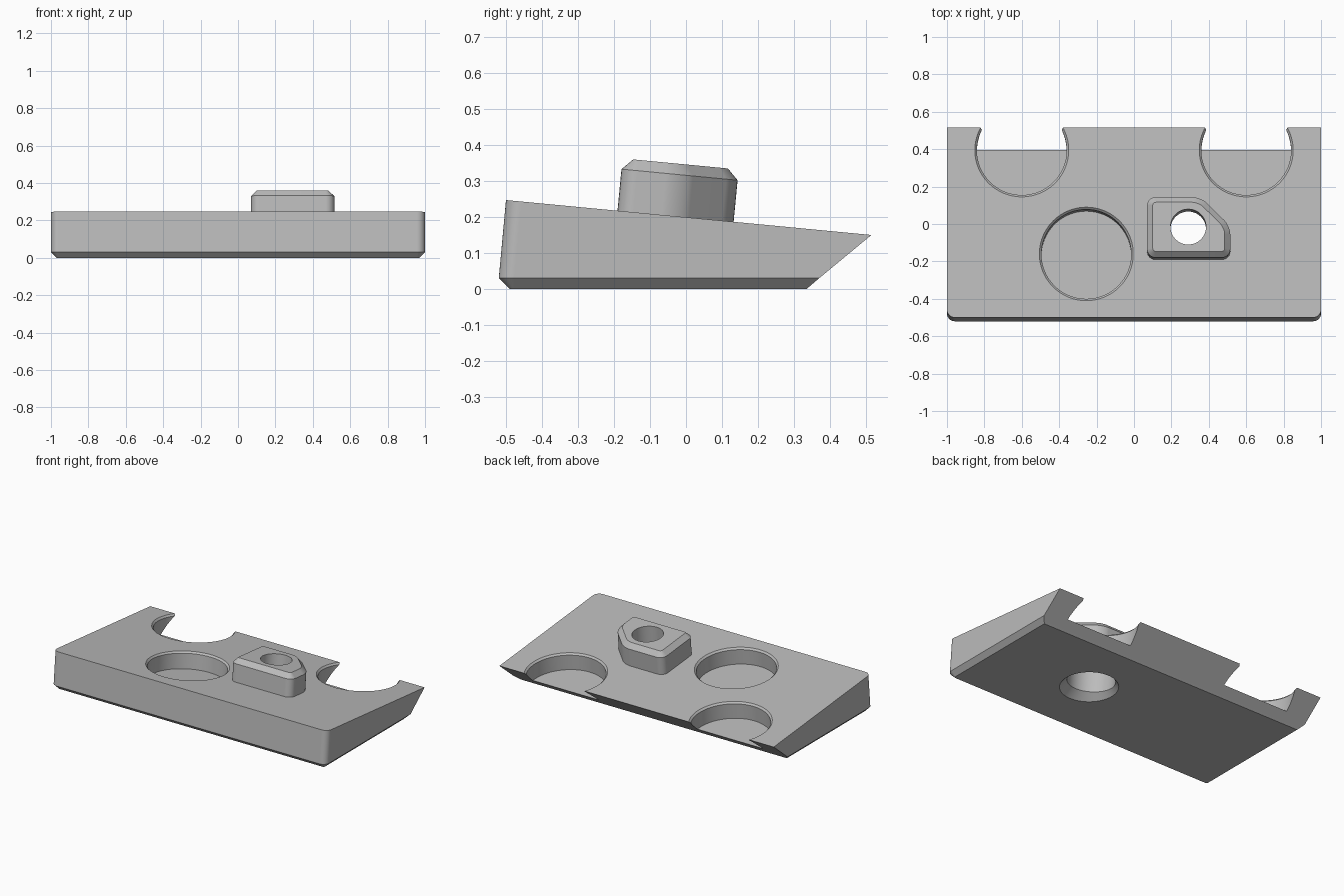
import bpy, bmesh, math
from mathutils import Matrix, Vector

if "Cube" in bpy.data.objects:
    bpy.data.objects.remove(bpy.data.objects["Cube"])

FRONT, BACK = -0.50, 0.515      # limits of the sloping top
TOP_F, TOP_B = 0.247, 0.15      # its height at the front and the back
SLOPE = (TOP_B - TOP_F) / (BACK - FRONT)

grey = bpy.data.materials.new("plain grey")
grey.use_nodes = True
grey.diffuse_color = (0.5, 0.5, 0.5, 1)
grey.node_tree.nodes["Principled BSDF"].inputs["Base Color"].default_value = (0.5, 0.5, 0.5, 1)


def top_z(y):
    return TOP_F + SLOPE * (y - FRONT)


def on_slope(x, y):
    """Frame on the top surface with its z axis along the surface normal."""
    return Matrix.Translation((x, y, top_z(y))) @ Matrix.Rotation(math.atan(SLOPE), 4, 'X')


def finish(name, bm, matrix=None):
    if matrix:
        bm.transform(matrix)
    bmesh.ops.recalc_face_normals(bm, faces=bm.faces)
    mesh = bpy.data.meshes.new(name)
    bm.to_mesh(mesh)
    bm.free()
    mesh.materials.append(grey)
    obj = bpy.data.objects.new(name, mesh)
    bpy.context.collection.objects.link(obj)
    return obj


def loft(rings):
    """Closed solid through rings of equal length."""
    bm = bmesh.new()
    loops = [[bm.verts.new(p) for p in ring] for ring in rings]
    n = len(loops[0])
    for a, b in zip(loops, loops[1:]):
        for i in range(n):
            j = (i + 1) % n
            bm.faces.new((a[i], a[j], b[j], b[i]))
    bm.faces.new(loops[0][::-1])
    bm.faces.new(loops[-1])
    return bm


def turned(name, profile, matrix, sides=96):
    """Solid of revolution from (radius, height) pairs."""
    turns = [2 * math.pi * i / sides for i in range(sides)]
    return finish(name, loft([[(r * math.cos(t), r * math.sin(t), h) for t in turns]
                              for r, h in profile]), matrix)


def body_ring(half, front, back, radius, height):
    """Plate outline with rounded front corners and square back corners."""
    steps = 8
    arc = [math.pi / 2 * i / steps for i in range(steps + 1)]
    cx, cy = half - radius, front + radius
    left = [(-cx - radius * math.cos(t), cy - radius * math.sin(t)) for t in arc]
    right = [(-x, y) for x, y in reversed(left)]
    outline = left + right + [(half, back), (-half, back)]
    return [(x, y, height(y)) for x, y in outline]


# Wedge plate: chamfered foot, leaning front and undercut back
body = finish("wedge_plate", loft([
    body_ring(0.97, -0.49, 0.335, 0.012, lambda y: 0),
    body_ring(1.0, -0.52, 0.37, 0.042, lambda y: 0.03),
    body_ring(1.0, FRONT, BACK, 0.042, top_z)]))

# Boss with one cut corner, rounded sides and chamfered top
boss_frame = on_slope(0.29, -0.029)
LOW, HIGH = -0.03, 0.146
corners = [(-0.22, -0.162), (0.225, -0.162), (0.225, 0.006), (0.068, 0.162), (-0.22, 0.162)]
bm = loft([[(x, y, h) for x, y in corners] for h in (LOW, HIGH)])
uprights = [e for e in bm.edges if abs(e.verts[0].co.z - e.verts[1].co.z) > 0.1]
bmesh.ops.bevel(bm, geom=uprights, offset=0.045, segments=6, profile=0.5, affect='EDGES')
rim = [e for e in bm.edges if all(v.co.z > HIGH - 0.001 for v in e.verts)]
bmesh.ops.bevel(bm, geom=rim, offset=0.03, segments=1, affect='EDGES')
boss = finish("boss", bm, boss_frame)

# Round pockets with a chamfered lip, and the stepped hole through the boss
pocket = [(0.24, -0.11), (0.24, -0.011), (0.271, 0.02), (0.271, 0.1)]
cutters = [turned("pocket_cutter", pocket, on_slope(x, y))
           for x, y in ((-0.255, -0.16), (-0.6, 0.395), (0.6, 0.395))]
hole = [(0.203, -0.233), (0.143, -0.173), (0.143, 0.01), (0.095, 0.01), (0.095, 0.2)]
cutters.append(turned("hole_cutter", hole, boss_frame))

# Join the boss, cut the recesses, then bake the result
for tool, operation in [(boss, 'UNION')] + [(c, 'DIFFERENCE') for c in cutters]:
    mod = body.modifiers.new(tool.name, 'BOOLEAN')
    mod.object, mod.operation, mod.solver = tool, operation, 'EXACT'
    tool.hide_render = True
bpy.context.view_layer.update()
baked = bpy.data.meshes.new_from_object(body.evaluated_get(bpy.context.evaluated_depsgraph_get()))
body.modifiers.clear()
body.data = baked
for tool in [boss] + cutters:
    bpy.data.objects.remove(tool)

# Smooth the round walls and keep the flats flat
bpy.ops.object.select_all(action='DESELECT')
body.select_set(True)
bpy.context.view_layer.objects.active = body
bpy.ops.object.shade_smooth_by_angle(angle=math.radians(30))
weighted = body.modifiers.new("flat_faces", 'WEIGHTED_NORMAL')
weighted.keep_sharp = True
